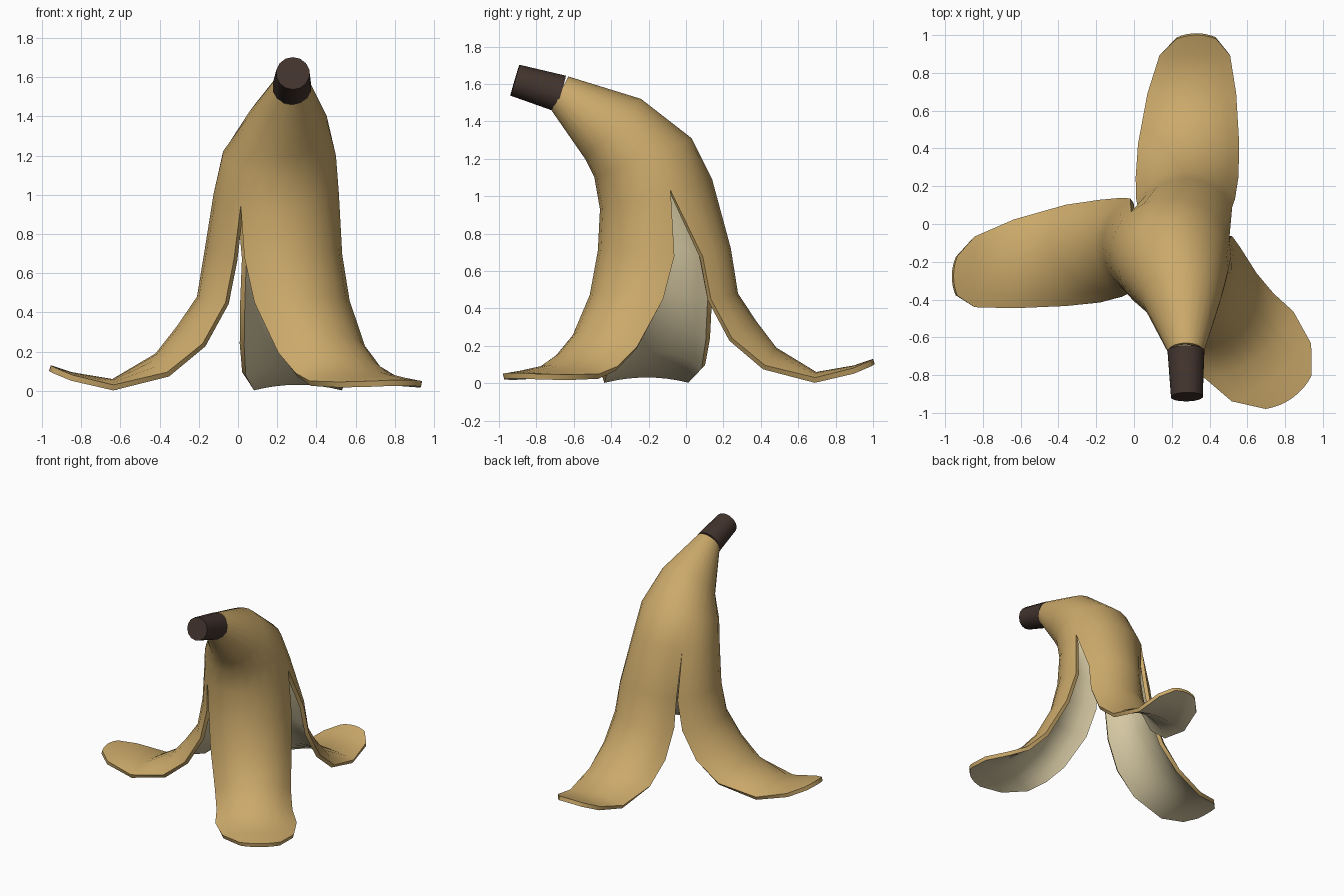
import bpy, bmesh, math
from mathutils import Vector, Matrix

if "Cube" in bpy.data.objects:
    bpy.data.objects.remove(bpy.data.objects["Cube"])


def material(name, rgb):
    m = bpy.data.materials.new(name)
    m.diffuse_color = (*rgb, 1)
    m.use_nodes = True
    m.node_tree.nodes["Principled BSDF"].inputs["Base Color"].default_value = m.diffuse_color
    return m


PEEL = material("peel yellow", (0.60, 0.40, 0.145))
INNER = material("inner cream", (0.68, 0.59, 0.37))
STEM = material("stem brown", (0.055, 0.034, 0.027))
SEG = 8  # faces across each flap


def ring_point(ring, deg):
    """Point on a tilted ellipse: x centre, x radius, back (y, z), front (y, z)."""
    cx, rx, back, front = ring
    t = math.radians(deg)
    mid = [(b + f) / 2 for b, f in zip(back, front)]
    half = [(b - f) / 2 for b, f in zip(back, front)]
    return Vector((cx + rx * math.cos(t), mid[0] + half[0] * math.sin(t),
                   mid[1] + half[1] * math.sin(t)))


def arc(a, m, b):
    """SEG + 1 points on the circular arc from a through m to b."""
    u, v = a - m, b - m
    n = u.cross(v)
    c = m + (v.cross(n) * u.length_squared + n.cross(u) * v.length_squared) / (2 * n.length_squared)
    axis = (m - a).cross(b - m).normalized()
    sweep = 2 * (math.pi - u.angle(v))
    return [c + Matrix.Rotation(sweep * i / SEG, 3, axis) @ (a - c) for i in range(SEG + 1)]


def flap_row(first, last, facing, row):
    """Cross-section of a flap: crest position, height, half width, edge inset, edge drop."""
    t, z, w, inset, drop = row
    f = math.radians(facing)
    out = Vector((math.cos(f), math.sin(f), 0))
    side = Vector((-out.y, out.x, 0)) * w
    crest = Vector(first).lerp(Vector(last), t).to_3d()
    crest.z = z
    edge = crest - out * inset - Vector((0, 0, drop))
    return arc(edge - side, crest, edge + side)


# Upper body rings, from stem down to where the peel splits
rings = [
    (0.275, 0.095, (-0.63, 1.64), (-0.72, 1.46)),
    (0.25, 0.21, (-0.24, 1.52), (-0.54, 1.20)),
    (0.21, 0.29, (0.03, 1.31), (-0.49, 1.10)),
    (0.195, 0.32, (0.14, 1.09), (-0.46, 0.93)),
]

# Flap profiles: a curled-up one used twice and a wider flat one
curled = [
    (0, .72, .25, .15, .045), (.05, .48, .262, .145, .03), (.18, .33, .272, .13, .09),
    (.32, .19, .268, .06, .095), (.6, .06, .235, .005, .03), (.865, .095, .187, .005, .015),
    (1, .13, .105, .02, .012)]
wide = [
    (0, .72, .30, .212, .04), (.085, .48, .295, .195, .03), (.26, .28, .275, .148, .085),
    (.43, .17, .275, .124, .08), (.585, .10, .295, .089, .05), (.785, .075, .26, .03, .03),
    (1, .055, .15, .036, .005)]

# Flaps: start angle, end angle, crest start and end (x, y), facing, profile
flaps = [
    (15, 131, (.27, .24), (.33, 1.0), 90, curled),          # back
    (131, 235.5, (-.17, -.115), (-.955, -.275), 180, curled),  # left
    (235.5, 375, (.40, -.41), (.84, -.92), 306, wide),      # front right
]

# Peel: one open sheet, split into three flaps below the last ring
bm = bmesh.new()
for start, end, first, last, facing, profile in flaps:
    angles = [start + (end - start) * i / SEG for i in range(SEG + 1)]
    grid = [[ring_point(r, d) for d in angles] for r in rings]
    grid += [flap_row(first, last, facing, row) for row in profile]
    verts = [[bm.verts.new(p) for p in row] for row in grid]
    for top, low in zip(verts, verts[1:]):
        for i in range(SEG):
            bm.faces.new((low[i], low[i + 1], top[i + 1], top[i]))
bmesh.ops.remove_doubles(bm, verts=bm.verts[:], dist=0.0005)
mesh = bpy.data.meshes.new("banana_peel")
bm.to_mesh(mesh)
bm.free()
mesh.materials.append(PEEL)
mesh.materials.append(INNER)
peel = bpy.data.objects.new("banana_peel", mesh)
bpy.context.collection.objects.link(peel)
bpy.context.view_layer.objects.active = peel
peel.select_set(True)
solid = peel.modifiers.new("thickness", 'SOLIDIFY')
solid.thickness = 0.03
solid.offset = -1
solid.material_offset = 1
solid.material_offset_rim = 0
bpy.ops.object.modifier_apply(modifier=solid.name)
bpy.ops.object.shade_smooth_by_angle(angle=math.radians(50))

# Stem: short tapered cylinder
a, b = Vector((0.275, -0.67, 1.548)), Vector((0.28, -0.915, 1.62))
bpy.ops.mesh.primitive_cone_add(vertices=14, radius1=0.1, radius2=0.086,
                                depth=(b - a).length, location=(a + b) / 2)
stem = bpy.context.object
stem.name = "stem"
stem.rotation_euler = (b - a).to_track_quat('Z', 'Y').to_euler()
stem.data.materials.append(STEM)
bpy.ops.object.shade_smooth_by_angle(angle=math.radians(40))
